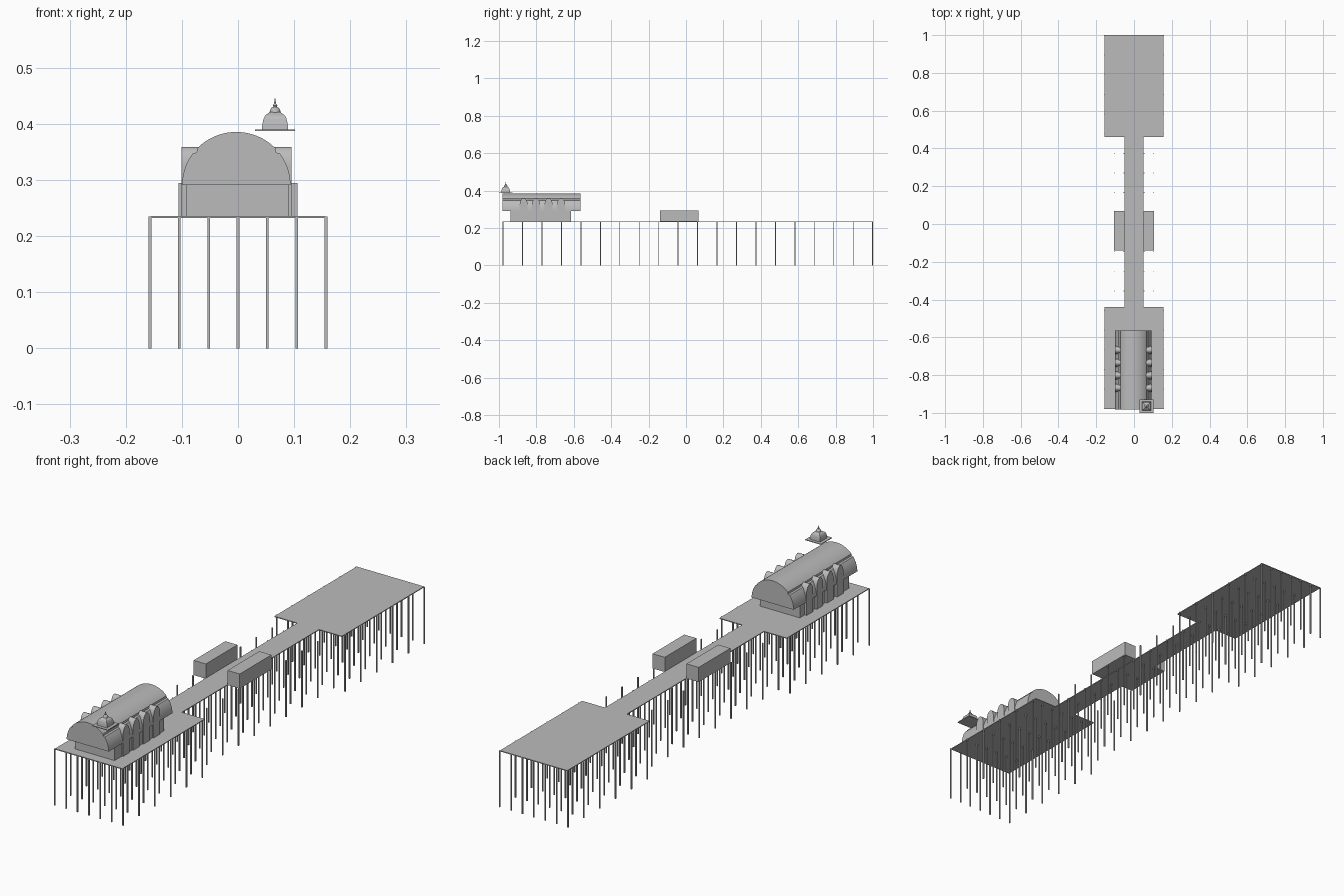
import bpy, bmesh, math

if "Cube" in bpy.data.objects:
    bpy.data.objects.remove(bpy.data.objects["Cube"])

stone = bpy.data.materials.new("plain_grey")
stone.diffuse_color = (0.5, 0.5, 0.5, 1)
stone.use_nodes = True
stone.node_tree.nodes["Principled BSDF"].inputs["Base Color"].default_value = stone.diffuse_color


def finish(bm, name, smooth=None):
    bmesh.ops.recalc_face_normals(bm, faces=bm.faces)
    me = bpy.data.meshes.new(name)
    bm.to_mesh(me)
    bm.free()
    me.materials.append(stone)
    ob = bpy.data.objects.new(name, me)
    bpy.context.collection.objects.link(ob)
    if smooth:
        bpy.ops.object.select_all(action='DESELECT')
        bpy.context.view_layer.objects.active = ob
        ob.select_set(True)
        bpy.ops.object.shade_smooth_by_angle(angle=math.radians(smooth))
    return ob


def prism(bm, points, vec):
    """Closed profile swept along a vector."""
    face = bm.faces.new([bm.verts.new(p) for p in points])
    out = bmesh.ops.extrude_face_region(bm, geom=[face])
    verts = [g for g in out["geom"] if isinstance(g, bmesh.types.BMVert)]
    bmesh.ops.translate(bm, verts=verts, vec=vec)


def add_box(bm, x0, x1, y0, y1, z0, z1):
    prism(bm, [(x0, y0, z0), (x1, y0, z0), (x1, y1, z0), (x0, y1, z0)], (0, 0, z1 - z0))


def box(name, *dims):
    bm = bmesh.new()
    add_box(bm, *dims)
    return finish(bm, name)


DECK = 0.236

# pier deck: two wide platforms joined by a walkway
half = [(0.155, -0.98), (0.155, -0.44), (0.05, -0.44),
        (0.05, 0.46), (0.155, 0.46), (0.155, 1.0)]
outline = half + [(-x, y) for x, y in reversed(half)]
bm = bmesh.new()
prism(bm, [(x, y, 0.2325) for x, y in outline], (0, 0, DECK - 0.2325))
finish(bm, "pier_deck")

# grid of thin piles, narrower under the walkway
bm = bmesh.new()
r = 0.0023
for i in range(20):
    y = -0.978 + i * 1.976 / 19
    n = 3 if i < 6 or i > 13 else 2
    for j in range(-n, n + 1):
        x = j * 0.0523
        add_box(bm, x - r, x + r, y - r, y + r, 0, 0.235)
finish(bm, "piles")

# two kiosks beside the walkway
for side, x0, x1 in (("left", -0.106, -0.05), ("right", 0.05, 0.106)):
    box(side + "_kiosk", x0, x1, -0.14, 0.068, DECK - 0.002, 0.295)

# hall base
CX = -0.003
box("hall_base", CX - 0.089, CX + 0.093, -0.938, -0.615, DECK - 0.001, 0.296)

# barrel roof with a shallow groove along each side
bm = bmesh.new()
pts = []
for a in range(0, 181, 4):
    groove = a in (40, 140)
    rad = 0.0925 if groove else 0.0965
    t = math.radians(a)
    pts.append((CX + rad * math.cos(t), -0.982, 0.291 + 0.0945 / 0.0965 * rad * math.sin(t)))
prism(bm, pts, (0, 0.418, 0))
finish(bm, "barrel_roof", 20)

# arched bays running across the hall
bm = bmesh.new()
for y in (-0.868, -0.802, -0.735, -0.668):
    prof = [(CX - 0.098, y - 0.021, DECK - 0.001)]
    for k in range(17):
        t = math.pi * (1 - k / 16)
        prof.append((CX - 0.098, y + 0.021 * math.cos(t), 0.325 + 0.034 * math.sin(t)))
    prof.append((CX - 0.098, y + 0.021, DECK - 0.001))
    prism(bm, prof, (0.196, 0, 0))
finish(bm, "arched_bays", 30)

# turret plate
TX, TY = 0.066, -0.964
box("turret_plate", TX - 0.036, TX + 0.036, TY - 0.036, TY + 0.036, 0.387, 0.390)


def lathe(name, profile, sides, smooth=None):
    """Rings of (radius, height) about the turret axis."""
    bm = bmesh.new()
    rings = []
    for rad, z in profile:
        rings.append([bm.verts.new((TX + rad * math.cos(math.tau * (k + .5) / sides),
                                    TY + rad * math.sin(math.tau * (k + .5) / sides), z))
                      for k in range(sides)])
    for a, b in zip(rings, rings[1:]):
        for k in range(sides):
            m = (k + 1) % sides
            bm.faces.new((a[k], a[m], b[m], b[k]))
    bm.faces.new(rings[0])
    bm.faces.new(rings[-1])
    finish(bm, name, smooth)


# square bell-shaped turret roof and its round finial
q = math.sqrt(2)
lathe("turret_roof", [(w * q, z) for w, z in (
    (0.0235, 0.389), (0.0225, 0.400), (0.0205, 0.409), (0.0175, 0.415),
    (0.012, 0.419), (0.008, 0.421))], 4)
lathe("turret_finial", [(0.010, 0.419), (0.0095, 0.425), (0.006, 0.429), (0.003, 0.430),
                        (0.0042, 0.433), (0.002, 0.436), (0.0005, 0.445)], 12, 40)
